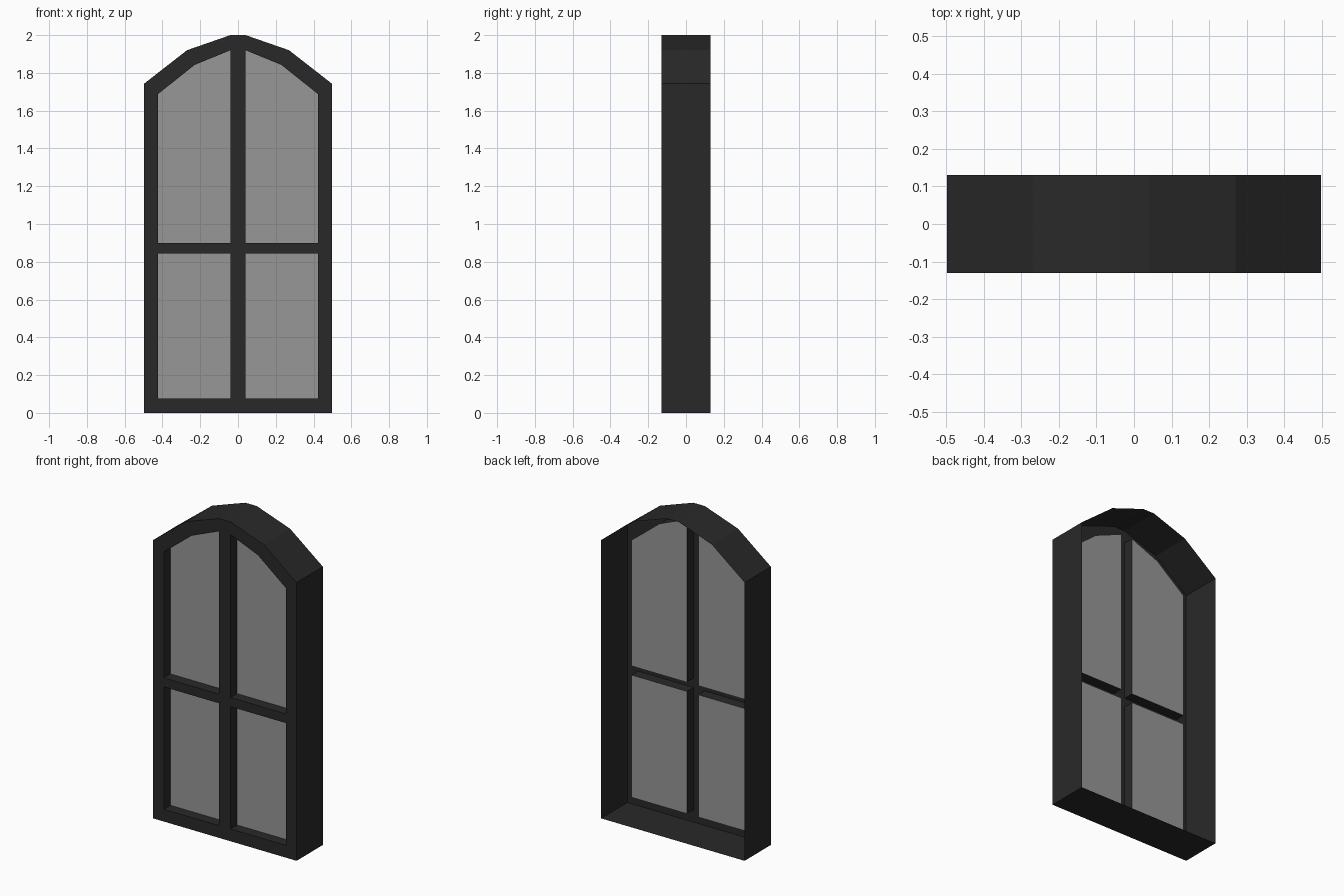
import bpy, bmesh

if "Cube" in bpy.data.objects:
    bpy.data.objects.remove(bpy.data.objects["Cube"])

FRONT, BACK, GLASS = -0.13, 0.13, -0.065


def material(name, value):
    m = bpy.data.materials.new(name)
    m.diffuse_color = (value, value, value, 1)
    m.use_nodes = True
    m.node_tree.nodes["Principled BSDF"].inputs["Base Color"].default_value = m.diffuse_color
    return m


dark = material("dark_frame", 0.022)
grey = material("grey_glass", 0.31)


def finish(bm, name, mat):
    mesh = bpy.data.meshes.new(name)
    bm.to_mesh(mesh)
    bm.free()
    mesh.materials.append(mat)
    ob = bpy.data.objects.new(name, mesh)
    bpy.context.collection.objects.link(ob)
    return ob


def mirrored(points):
    return [(-x, z) for x, z in reversed(points)]


def ring(bm, profile, y):
    verts = [bm.verts.new((x, y, z)) for x, z in profile]
    n = len(verts)
    return verts, [bm.edges.new((verts[i], verts[(i + 1) % n])) for i in range(n)]


def sweep(bm, edges, depth):
    # Pull a loop of edges straight back to make an open wall
    new = bmesh.ops.extrude_edge_only(bm, edges=edges)["geom"]
    verts = [v for v in new if isinstance(v, bmesh.types.BMVert)]
    bmesh.ops.translate(bm, verts=verts, vec=(0, depth, 0))


# Arched outline and the four pane openings (x, z), counter-clockwise
half = [(0.497, 0), (0.497, 1.743), (0.27, 1.92), (0.04, 2.0)]
outline = half + mirrored(half)
lower = [(0.04, 0.077), (0.423, 0.077), (0.423, 0.843), (0.04, 0.843)]
upper = [(0.04, 0.9), (0.423, 0.9), (0.423, 1.688), (0.23, 1.842), (0.04, 1.92)]
panes = {"lower_right": lower, "lower_left": mirrored(lower),
         "upper_right": upper, "upper_left": mirrored(upper)}

# Window frame: pierced front face, deep outer casing and shallow reveals
bm = bmesh.new()
outer = ring(bm, outline, FRONT)[1]
holes = [ring(bm, p, FRONT)[1] for p in panes.values()]
bmesh.ops.triangle_fill(bm, edges=bm.edges[:], use_beauty=True,
                        use_dissolve=False, normal=(0, -1, 0))
sweep(bm, outer, BACK - FRONT)
for edges in holes:
    sweep(bm, edges, GLASS - FRONT)
bmesh.ops.recalc_face_normals(bm, faces=bm.faces[:])
finish(bm, "window_frame", dark)

# Glass panes at the back of the reveals
for name, profile in panes.items():
    bm = bmesh.new()
    bm.faces.new(ring(bm, profile, GLASS)[0])
    finish(bm, "glass_" + name, grey)
